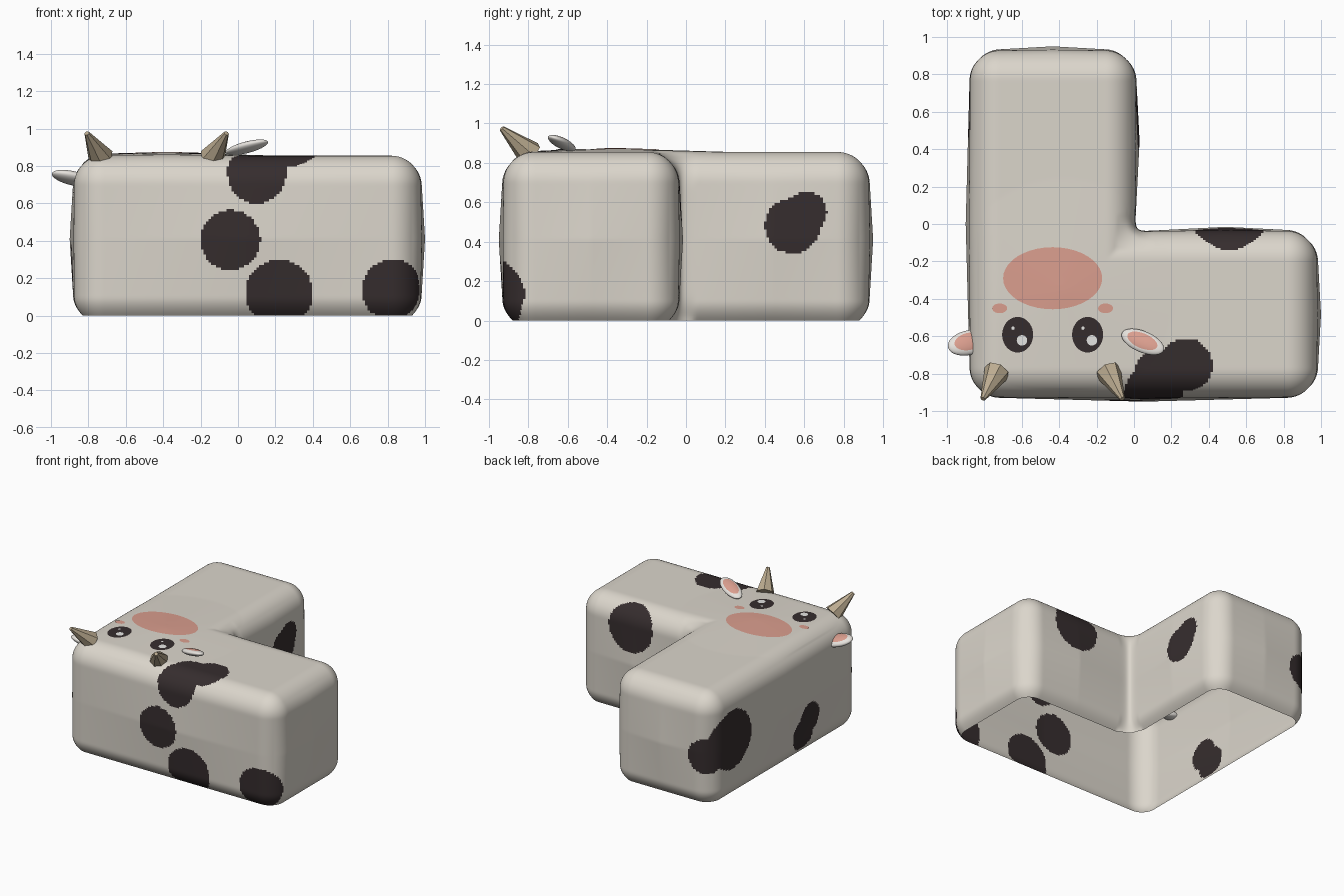
import bpy, bmesh, math
from mathutils import Vector, Matrix

if "Cube" in bpy.data.objects:
    bpy.data.objects.remove(bpy.data.objects["Cube"])


def material(name, rgb):
    m = bpy.data.materials.new(name)
    m.diffuse_color = (*rgb, 1)
    m.use_nodes = True
    m.node_tree.nodes["Principled BSDF"].inputs["Base Color"].default_value = m.diffuse_color
    return m


CREAM = material("cream hide", (0.71, 0.67, 0.60))
DARK = material("dark patch", (0.036, 0.026, 0.027))
PINK = material("soft pink", (0.70, 0.34, 0.27))
HORN = material("tan horn", (0.50, 0.41, 0.28))
EAR = material("pale ear", (0.80, 0.77, 0.73))
WHITE = material("white glint", (0.88, 0.88, 0.86))


def finish(bm, name, mats, smooth=True):
    me = bpy.data.meshes.new(name)
    bm.normal_update()
    for f in bm.faces:
        f.smooth = smooth
    bm.to_mesh(me)
    bm.free()
    for m in mats:
        me.materials.append(m)
    ob = bpy.data.objects.new(name, me)
    bpy.context.collection.objects.link(ob)
    return ob


# ---- L-shaped body: fine grid on a box L, rounded towards an inset core ----
X0, XI, X1 = -0.875, 0.005, 0.975
Y0, YI, Y1 = -0.925, -0.04, 0.925
H, R, CELL = 0.855, 0.155, 0.0135
FACE_X = -0.435                      # mirror line of the face


def ticks(stops):
    out, breaks = [stops[0]], []
    for a, b in zip(stops, stops[1:]):
        n = round((b - a) / CELL)
        out += [a + (b - a) * (i + 1) / n for i in range(n)]
        breaks.append(len(out) - 1)
    return out, breaks[0]


xs, xi = ticks([X0, XI, X1])
ys, yi = ticks([Y0, YI, Y1])
zs, nz = ticks([0, H])
CORES = [((X0 + R, XI - R), (Y0 + R, Y1 - R)), ((X0 + R, X1 - R), (Y0 + R, YI - R))]


def tent(v, lo, hi):
    return max(0, 1 - abs(2 * v - lo - hi) / (hi - lo))


def dome(x, y):
    return 0.018 * max(0, 1 - math.hypot(x + 0.38, y + 0.36) / 0.6)


def rounded(i, j, k):
    p = Vector((xs[i], ys[j], zs[k]))
    cores = [Vector((min(max(p.x, a[0]), a[1]), min(max(p.y, b[0]), b[1]),
                     min(p.z, H - R))) for a, b in CORES]
    q = min(cores, key=lambda c: (p - c).length)
    r = R - 0.045 * max(0, 1 - p.z / 0.1) ** 2      # tuck in at the foot
    out = q + (p - q).normalized() * r
    if k == nz:
        out.z += dome(p.x, p.y)
        return out
    bulge = 0.025 * tent(p.z, 0, 0.82)
    if i == 0:
        out.x -= bulge * tent(p.y, Y0, Y1)
    if i == len(xs) - 1:
        out.x += bulge * tent(p.y, Y0, YI)
    if i == xi and j >= yi:
        out.x += bulge * tent(p.y, YI, Y1)
    if j == 0:
        out.y -= bulge * tent(p.x, X0, X1)
    if j == len(ys) - 1:
        out.y += bulge * tent(p.x, X0, XI)
    if j == yi and i >= xi:
        out.y += bulge * tent(p.x, XI, X1)
    return out


bm = bmesh.new()
cache = {}


def vert(*key):
    if key not in cache:
        cache[key] = bm.verts.new(rounded(*key))
    return cache[key]


def inside(i, j):
    return 0 <= i < len(xs) - 1 and 0 <= j < len(ys) - 1 and (i < xi or j < yi)


for i in range(len(xs) - 1):
    for j in range(len(ys) - 1):
        if not inside(i, j):
            continue
        ring = [(i, j), (i + 1, j), (i + 1, j + 1), (i, j + 1)]
        bm.faces.new([vert(*c, nz) for c in ring])
        # walls hang from every outer edge, the underside stays open
        for s, (di, dj) in enumerate([(0, -1), (1, 0), (0, 1), (-1, 0)]):
            if not inside(i + di, j + dj):
                a, b = ring[s], ring[(s + 1) % 4]
                for k in range(nz):
                    bm.faces.new([vert(*a, k), vert(*b, k),
                                  vert(*b, k + 1), vert(*a, k + 1)])

# soften the inner corner
inner = [v for v in bm.verts if abs(v.co.x - XI) < 0.09 and abs(v.co.y - YI) < 0.09]
rim = [v for v in inner if v.co.z < 0.001]
for _ in range(30):
    bmesh.ops.smooth_vert(bm, verts=inner, factor=0.5,
                          use_axis_x=True, use_axis_y=True, use_axis_z=True)
    for v in rim:
        v.co.z = 0

# hide patches: every face inside one of these balls is dark
PATCHES = [
    (-0.04, -0.94, 0.405, 0.16), (0.22, -0.93, 0.12, 0.18), (0.825, -0.90, 0.14, 0.165),
    (0.10, -0.87, 0.75, 0.165), (0.13, -0.80, 0.83, 0.13), (0.275, -0.755, 0.85, 0.145),
    (0.51, -0.03, 0.69, 0.19),
    (0.02, 0.54, 0.48, 0.14), (0.02, 0.61, 0.55, 0.105),
    (-0.89, -0.20, 0.16, 0.125), (-0.89, -0.28, 0.26, 0.12),
    (-0.88, 0.68, 0.45, 0.23), (-0.80, 0.88, 0.38, 0.14)]
balls = [(Vector(p[:3]), p[3]) for p in PATCHES]
for f in bm.faces:
    c = f.calc_center_median()
    f.material_index = int(any((c - b).length_squared < r * r for b, r in balls))
finish(bm, "body", [CREAM, DARK])


# ---- painted face: thin discs following the top surface ----
def plate(name, x, y, rx, ry, mat, lift=0.003):
    bm = bmesh.new()
    n, rings = 40, 5
    mid = bm.verts.new((x, y, H + dome(x, y) + lift))
    prev = None
    for s in range(1, rings + 1):
        ring = []
        for a in range(n):
            t = 2 * math.pi * a / n
            px, py = x + rx * s / rings * math.cos(t), y + ry * s / rings * math.sin(t)
            ring.append(bm.verts.new((px, py, H + dome(px, py) + lift)))
        for a in range(n):
            b = (a + 1) % n
            bm.faces.new([mid, ring[a], ring[b]] if prev is None
                         else [prev[a], ring[a], ring[b], prev[b]])
        prev = ring
    finish(bm, name, [mat])


plate("muzzle", FACE_X, -0.29, 0.265, 0.166, PINK)
for side, word in ((-1, "left"), (1, "right")):
    ex = FACE_X + side * 0.187
    plate(word + "_eye", ex, -0.592, 0.083, 0.095, DARK)
    plate(word + "_eye_glint", ex + 0.023, -0.622, 0.028, 0.028, WHITE, 0.006)
    plate(word + "_eye_spark", ex - 0.025, -0.557, 0.009, 0.009, WHITE, 0.006)
    plate(word + "_cheek", FACE_X + side * 0.283, -0.451, 0.04, 0.026, PINK)

    # ---- horn: faceted cone leaning out and forward ----
    base = Vector((FACE_X + side * 0.298, -0.79, 0.845))
    tip = Vector((FACE_X + side * 0.373, -0.935, 0.975))
    axis = tip - base
    bm = bmesh.new()
    bmesh.ops.create_cone(bm, cap_ends=True, segments=7, radius1=0.07, radius2=0.014,
                          depth=axis.length,
                          matrix=Matrix.Translation((base + tip) / 2)
                          @ axis.to_track_quat('Z', 'Y').to_matrix().to_4x4())
    finish(bm, word + "_horn", [HORN], smooth=False)


# ---- ears: flattened leaf with a pink inner face on top ----
def ear(name, centre, along, up, size):
    x = Vector(along).normalized()
    y = Vector(up).cross(x).normalized()
    z = x.cross(y)
    bm = bmesh.new()
    bmesh.ops.create_uvsphere(bm, u_segments=40, v_segments=24, radius=1)
    for f in bm.faces:
        c = f.calc_center_median()
        f.material_index = int(c.z > 0 and math.hypot(c.x, c.y) < 0.72)
    turn = Matrix((x, y, z)).transposed().to_4x4()
    bm.transform(Matrix.Translation(centre) @ turn @ Matrix.Diagonal((*size, 1)))
    finish(bm, name, [EAR, PINK])


ear("right_ear", (0.047, -0.63, 0.90), (0.23, -0.10, 0.065), (0, 0.25, 1), (0.125, 0.058, 0.026))
ear("left_ear", (-0.885, -0.635, 0.735), (-0.2, -0.05, 0.05), (0, 0.3, 1), (0.115, 0.068, 0.032))
